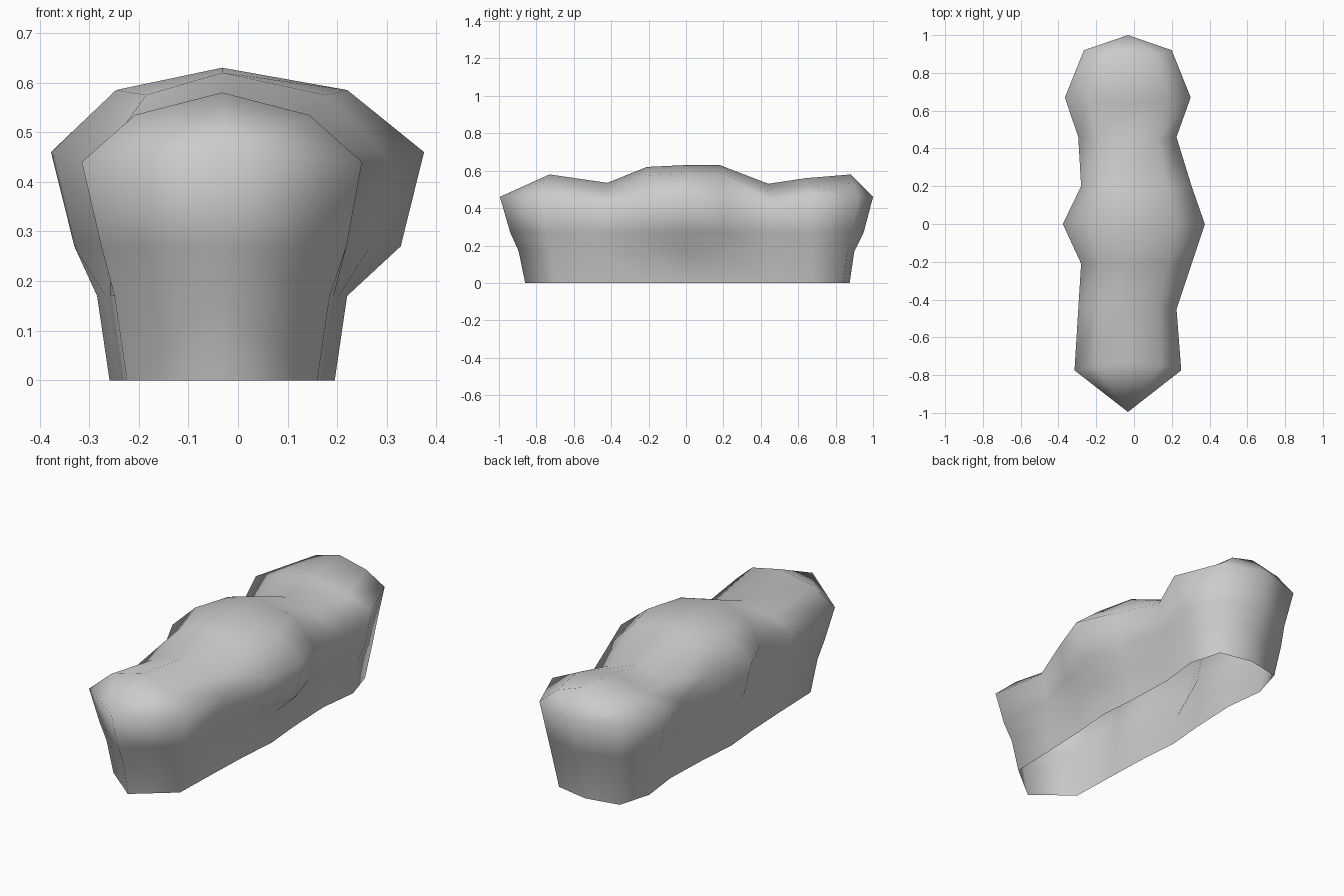
import bpy, bmesh

if "Cube" in bpy.data.objects:
    bpy.data.objects.remove(bpy.data.objects["Cube"])

CX = -0.032
# cross-sections: y, left, right, widest height, ridge height, base half-width, ridge y
SECTIONS = [
    (-0.775, -0.315, 0.25, 0.44, 0.58, 0.192, -0.73),
    (-0.45, -0.295, 0.225, 0.42, 0.535, 0.20, -0.42),
    (-0.21, -0.28, 0.305, 0.45, 0.62, 0.21, -0.21),
    (0.0, -0.377, 0.375, 0.46, 0.63, 0.227, 0.0),
    (0.20, -0.28, 0.305, 0.45, 0.63, 0.21, 0.18),
    (0.46, -0.295, 0.225, 0.42, 0.53, 0.20, 0.44),
    (0.67, -0.366, 0.30, 0.46, 0.56, 0.225, 0.64),
    (0.92, -0.265, 0.20, 0.46, 0.58, 0.175, 0.88),
]
# end tips, bottom to top: y, z
FRONT = [(-0.86, 0), (-0.895, 0.17), (-0.94, 0.27), (-0.995, 0.46)]
BACK = [(0.875, 0), (0.90, 0.17), (0.95, 0.27), (1.0, 0.46)]

bm = bmesh.new()


def section(i, s):
    y, left, right, zw, zt, base, yt = s
    # the end sections draw inwards towards the ground
    pull = 0.07 if i == 0 else (-0.08 if i == len(SECTIONS) - 1 else 0)

    def side(x):
        d = 1 if x > CX else -1
        return [(CX + d * base, y + pull, 0),
                (CX + d * (base + 0.025), y + pull * 0.7, 0.17),
                (x * 0.875, y + pull * 0.4, 0.27),
                (x, y, zw),
                (CX + (x - CX) * 0.62, y * 0.4 + yt * 0.6, zt - 0.045)]

    pts = side(left) + [(CX, yt, zt)] + side(right)[::-1]
    return [bm.verts.new(p) for p in pts]


# body lofted along its length, open underneath
rings = [section(i, s) for i, s in enumerate(SECTIONS)]
for a, b in zip(rings, rings[1:]):
    for i in range(10):
        bm.faces.new((a[i], a[i + 1], b[i + 1], b[i]))

# pointed ends
for ring, tips in ((rings[0], FRONT), (rings[-1], BACK)):
    tip = [bm.verts.new((CX, y, z)) for y, z in tips]
    for k in range(3):
        bm.faces.new((ring[k], tip[k], tip[k + 1], ring[k + 1]))
        bm.faces.new((ring[10 - k], ring[9 - k], tip[k + 1], tip[k]))
    for k in range(3, 7):
        bm.faces.new((ring[k], tip[3], ring[k + 1]))

bmesh.ops.recalc_face_normals(bm, faces=bm.faces)
if sum(f.normal.z * f.calc_area() for f in bm.faces) < 0:
    bmesh.ops.reverse_faces(bm, faces=bm.faces)
for f in bm.faces:
    f.smooth = True
mesh = bpy.data.meshes.new("hedge")
bm.to_mesh(mesh)
bm.free()
bpy.context.collection.objects.link(bpy.data.objects.new("hedge", mesh))
